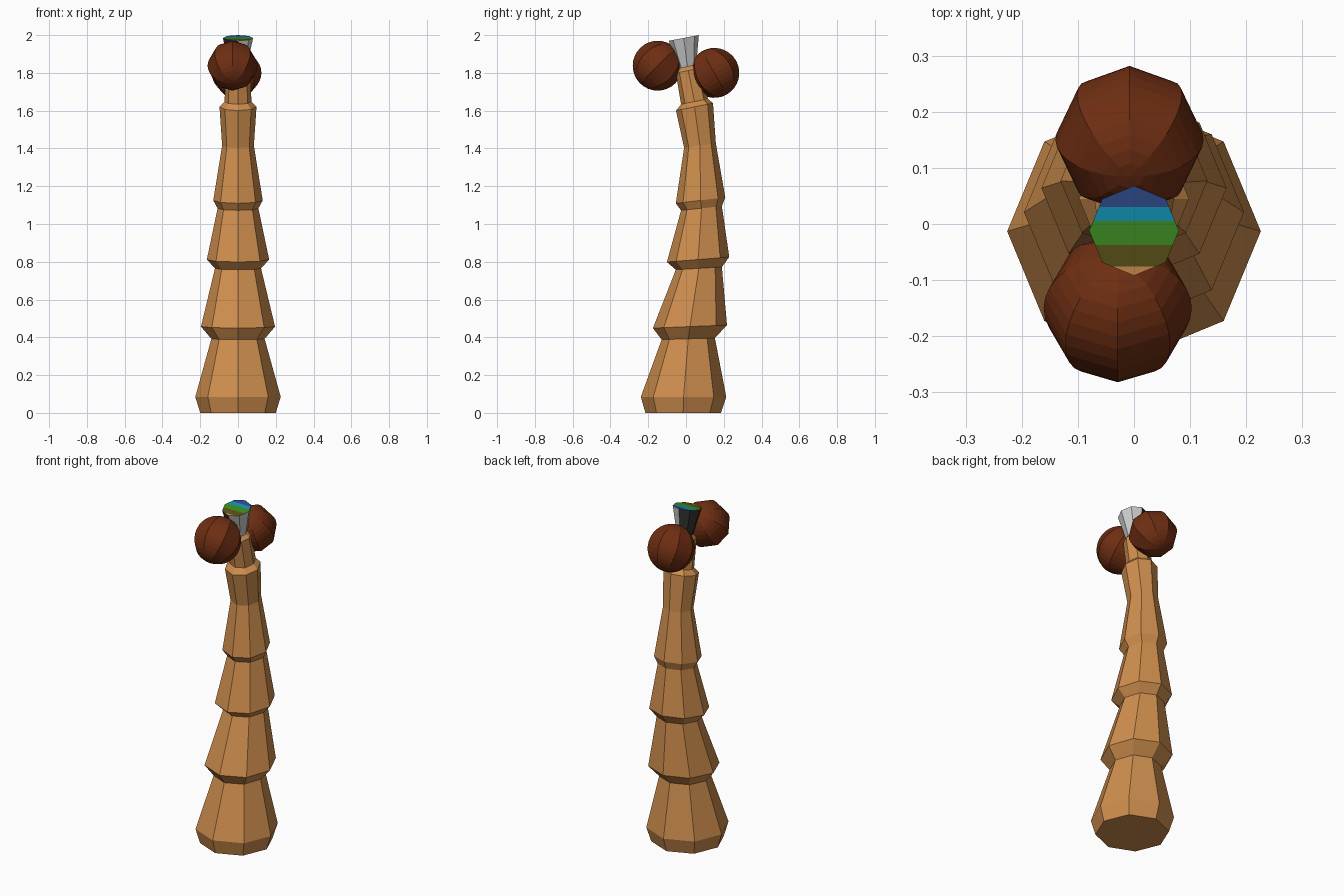
import bpy, bmesh, math
from mathutils import Vector, Matrix

if "Cube" in bpy.data.objects:
    bpy.data.objects.remove(bpy.data.objects["Cube"])


def material(name, r, g, b):
    m = bpy.data.materials.new(name)
    m.diffuse_color = (r, g, b, 1)
    m.use_nodes = True
    m.node_tree.nodes["Principled BSDF"].inputs["Base Color"].default_value = m.diffuse_color
    return m


BARK = material("bark tan", 0.62, 0.27, 0.075)
NUT = material("nut brown", 0.155, 0.027, 0.006)
LIGHT = material("light grey", 0.60, 0.60, 0.60)
DARK = material("dark grey", 0.035, 0.035, 0.038)
BLUE = material("blue", 0.03, 0.07, 0.26)
TEAL = material("teal", 0.005, 0.30, 0.46)
GREEN = material("green", 0.045, 0.27, 0.015)
OLIVE = material("olive", 0.10, 0.085, 0.008)


def finish(bm, name, mats):
    bmesh.ops.recalc_face_normals(bm, faces=bm.faces)
    me = bpy.data.meshes.new(name)
    bm.to_mesh(me)
    bm.free()
    for m in mats:
        me.materials.append(m)
    ob = bpy.data.objects.new(name, me)
    bpy.context.collection.objects.link(ob)
    return ob


def loft(rings, sides=8):
    """Stack tilted octagons given as (z, centre y, radius, slope along y)."""
    bm = bmesh.new()
    loops = []
    for z, cy, r, slope in rings:
        loop = []
        for i in range(sides):
            a = 2 * math.pi * i / sides
            dy = r * math.sin(a)
            loop.append(bm.verts.new((r * math.cos(a), cy + dy, z + slope * dy)))
        loops.append(loop)
    for lo, hi in zip(loops, loops[1:]):
        for i in range(sides):
            j = (i + 1) % sides
            bm.faces.new((lo[i], lo[j], hi[j], hi[i]))
    bm.faces.new(loops[0][::-1])
    top = bm.faces.new(loops[-1])
    return bm, top


# Trunk: flared, curved segments
trunk_rings = [
    (0.00, -0.015, 0.200, 0.00),
    (0.085, -0.013, 0.226, 0.00),
    (0.392, 0.012, 0.141, 0.03),
    (0.457, 0.021, 0.196, 0.04),
    (0.765, 0.068, 0.122, 0.06),
    (0.812, 0.064, 0.165, 0.08),
    (1.083, 0.082, 0.108, 0.10),
    (1.125, 0.077, 0.131, 0.12),
    (1.415, 0.074, 0.084, 0.14),
    (1.620, 0.045, 0.098, 0.20),
    (1.648, 0.045, 0.071, 0.20),
    (1.812, 0.012, 0.066, 0.20),
    (1.835, 0.008, 0.046, 0.20),
]
bm, _ = loft(trunk_rings)
finish(bm, "trunk", [BARK])

# Crown stub: light on the right half, dark on the left, banded on top
bm, top = loft([(1.83, 0.008, 0.046, 0.20), (1.985, -0.012, 0.080, 0.19)])
for y in (0.030, 0.005, -0.037, -0.076):
    flat = [f for f in bm.faces if f.calc_center_median().z > 1.95]
    geom = set(flat)
    for f in flat:
        geom.update(f.edges, f.verts)
    bmesh.ops.bisect_plane(bm, geom=list(geom), plane_co=(0, y, 0), plane_no=(0, 1, 0))
for f in bm.faces:
    c = f.calc_center_median()
    if c.z > 1.95:
        f.material_index = 2 + sum(c.y < y for y in (0.030, 0.005, -0.037, -0.076))
    else:
        f.material_index = 0 if c.x > 0 else 1
finish(bm, "crown_stub", [LIGHT, DARK, BLUE, TEAL, GREEN, OLIVE, BARK])

# Nuts: eight-sided balls leaning on the neck
for name, centre, tilt in (("front_nut", (-0.029, -0.150, 1.838), -45),
                           ("back_nut", (-0.008, 0.150, 1.800), 30)):
    bm = bmesh.new()
    bmesh.ops.create_uvsphere(
        bm, u_segments=8, v_segments=16, radius=0.132,
        matrix=Matrix.Translation(Vector(centre)) @ Matrix.Rotation(math.radians(tilt), 4, 'X'))
    finish(bm, name, [NUT])
